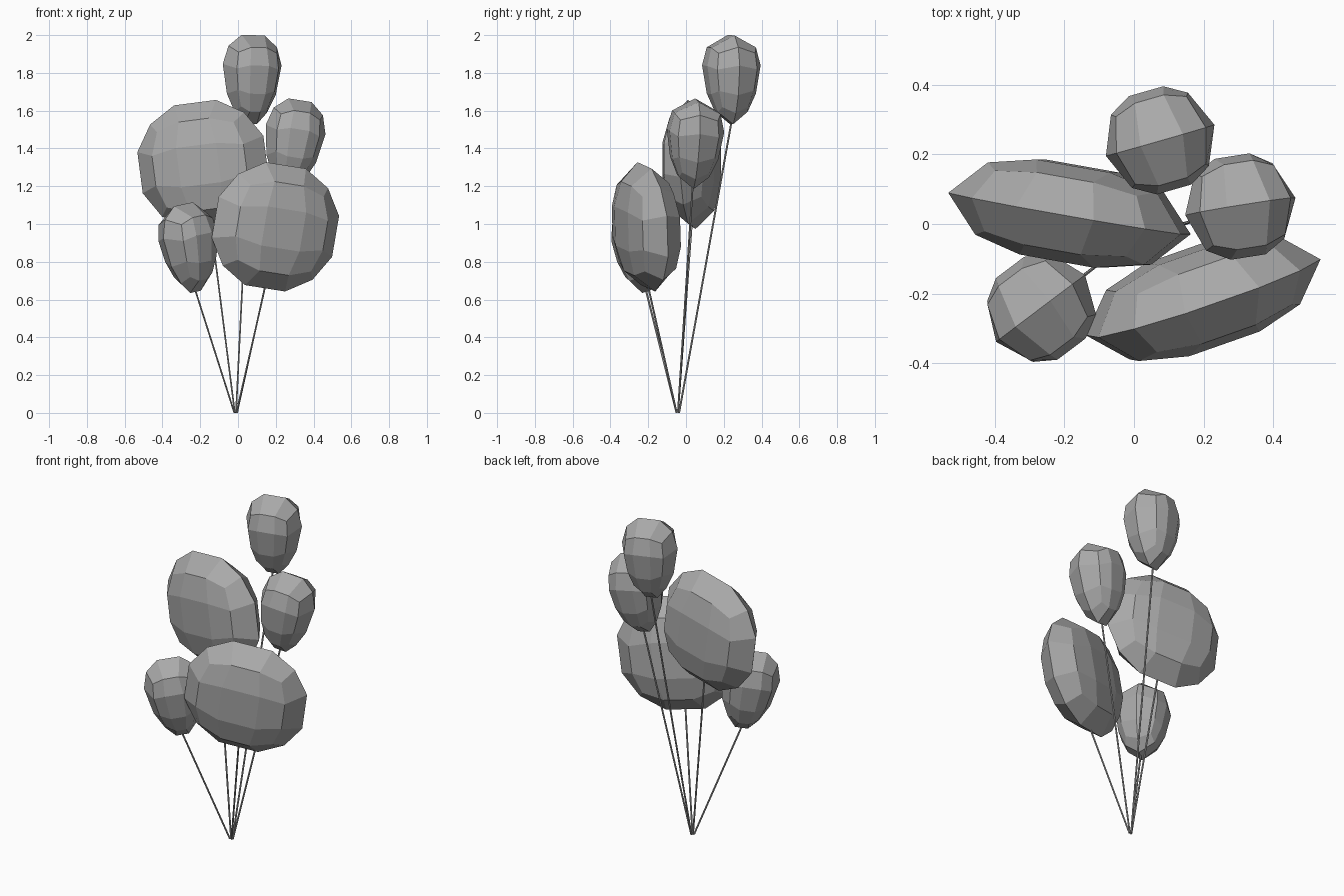
import bpy
import bmesh
from mathutils import Vector, Matrix
from math import radians

cube = bpy.data.objects.get("Cube")
if cube:
    bpy.data.objects.remove(cube, do_unlink=True)

GATHER = Vector((-0.013, -0.045, 0))  # where the strings meet

grey = bpy.data.materials.new("soft grey")
grey.use_nodes = True
colour = (0.4, 0.4, 0.4, 1)
grey.diffuse_color = colour
grey.node_tree.nodes["Principled BSDF"].inputs["Base Color"].default_value = colour


def finish(bm, name):
    bmesh.ops.recalc_face_normals(bm, faces=bm.faces)
    mesh = bpy.data.meshes.new(name)
    bm.to_mesh(mesh)
    bm.free()
    mesh.materials.append(grey)
    obj = bpy.data.objects.new(name, mesh)
    bpy.context.collection.objects.link(obj)


def aim(direction):
    return Vector((0, 0, 1)).rotation_difference(direction).to_matrix()


def balloon(name, centre, radii, lean, yaw, taper):
    """Rounded block, three cells wide and high and two deep, narrowed downwards.
    Returns the point where its string is tied."""
    turn = aim(Vector((*lean, 1))) @ Matrix.Rotation(radians(yaw), 3, 'Z')
    bm = bmesh.new()
    bmesh.ops.create_cube(bm, size=2)
    for axis, cuts in enumerate((2, 1, 2)):
        along = [e for e in bm.edges
                 if abs(e.verts[0].co[axis] - e.verts[1].co[axis]) > 0.01]
        bmesh.ops.subdivide_edges(bm, edges=along, cuts=cuts, use_grid_fill=True)
    for v in bm.verts:
        p = v.co.normalized()
        width = 1 + taper * (p.z - 0.3)
        v.co = turn @ Vector((p.x * radii[0] * width, p.y * radii[1] * width, p.z * radii[2]))
    # centre the leaning shape on its given middle
    low = Vector([min(v.co[i] for v in bm.verts) for i in range(3)])
    high = Vector([max(v.co[i] for v in bm.verts) for i in range(3)])
    shift = Vector(centre) - (low + high) / 2
    bmesh.ops.translate(bm, verts=bm.verts, vec=shift)
    finish(bm, name)
    return turn @ Vector((0, 0, -0.92 * radii[2])) + shift


def string(name, start, end, radius=0.005):
    bm = bmesh.new()
    bmesh.ops.create_cone(bm, cap_ends=True, segments=6, radius1=radius,
                          radius2=radius, depth=(end - start).length)
    turn = aim(end - start).to_4x4()
    bmesh.ops.transform(bm, verts=bm.verts,
                        matrix=Matrix.Translation((start + end) / 2) @ turn)
    finish(bm, name)


DROP = (0.17, 0.162, 0.248)
DISC = (0.36, 0.153, 0.348)
# name, middle, radii, lean, yaw, taper
balloons = [
    ("top_balloon", (0.075, 0.24, 1.765), DROP, (0.03, 0), 16, 0.27),
    ("left_balloon", (0.305, 0.05, 1.425), DROP, (0.15, 0.05), 9, 0.27),
    ("right_balloon", (-0.265, -0.24, 0.875), DROP, (-0.14, -0.1), 37, 0.27),
    ("back_disc_balloon", (-0.185, 0.03, 1.315), DISC, (-0.13, 0), -10, 0),
    ("front_disc_balloon", (0.198, -0.21, 0.985), DISC, (0.17, -0.03), 19, 0),
]
for name, centre, radii, lean, yaw, taper in balloons:
    tie = balloon(name, centre, radii, lean, yaw, taper)
    spread = (tie - GATHER) * 0.03
    start = GATHER + Vector((spread.x, spread.y, 0.001))
    string(name.replace("balloon", "string"), start, tie)
